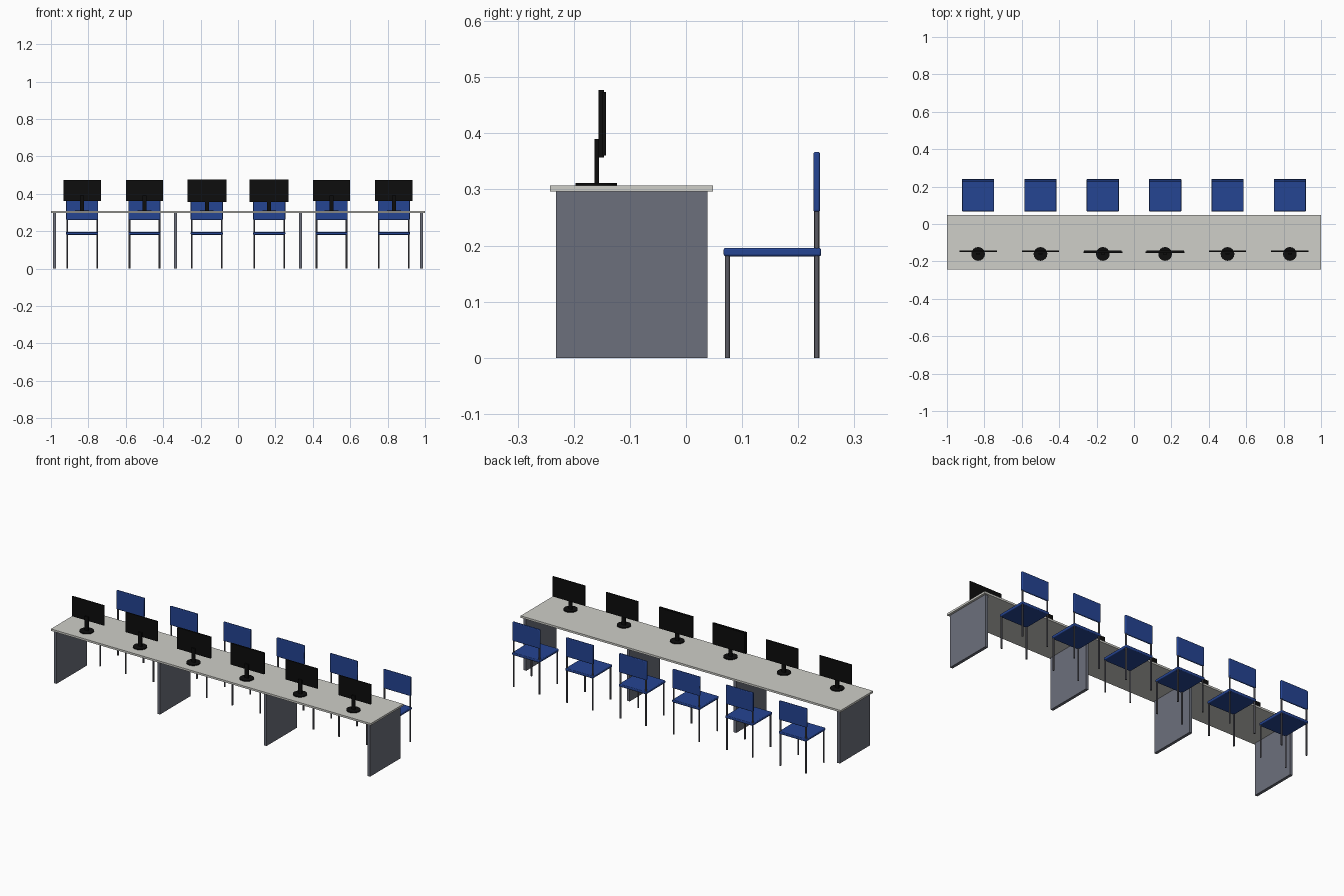
import bpy

if "Cube" in bpy.data.objects:
    bpy.data.objects.remove(bpy.data.objects["Cube"], do_unlink=True)


def material(name, r, g, b):
    m = bpy.data.materials.new(name)
    m.use_nodes = True
    m.diffuse_color = (r, g, b, 1)
    bsdf = next(n for n in m.node_tree.nodes if n.type == 'BSDF_PRINCIPLED')
    bsdf.inputs["Base Color"].default_value = (r, g, b, 1)
    return m


LAMINATE = material("pale laminate", 0.62, 0.62, 0.58)
PANEL = material("slate grey", 0.15, 0.16, 0.20)
STEEL = material("dark steel", 0.10, 0.10, 0.12)
BLUE = material("blue plastic", 0.018, 0.058, 0.29)
BLACK = material("black plastic", 0.004, 0.004, 0.004)


def box(name, mat, x, width, y0, y1, z0, z1, bevel=0):
    """Box centred on x, spanning the given depth and height."""
    bpy.ops.mesh.primitive_cube_add(size=1, location=(x, (y0 + y1) / 2, (z0 + z1) / 2))
    ob = bpy.context.object
    ob.name = name
    ob.scale = (width, y1 - y0, z1 - z0)
    bpy.ops.object.transform_apply(location=False, rotation=False, scale=True)
    ob.data.materials.append(mat)
    if bevel:
        mod = ob.modifiers.new("rounded edges", 'BEVEL')
        mod.width = bevel
        mod.segments = 3
        bpy.ops.object.shade_smooth_by_angle()
    return ob


def rod(name, mat, x, y, z0, z1, radius, sides):
    """Upright cylinder."""
    bpy.ops.mesh.primitive_cylinder_add(vertices=sides, radius=radius, depth=z1 - z0,
                                        location=(x, y, (z0 + z1) / 2))
    ob = bpy.context.object
    ob.name = name
    ob.data.materials.append(mat)
    bpy.ops.object.shade_smooth_by_angle()
    return ob


def chair(x):
    box("chair_seat", BLUE, x, 0.172, 0.067, 0.241, 0.181, 0.196, 0.004)
    box("chair_back", BLUE, x, 0.172, 0.227, 0.239, 0.26, 0.367, 0.004)
    for side in (-1, 1):
        leg_x = x + side * 0.08
        rod("chair_front_leg", STEEL, leg_x, 0.074, 0, 0.185, 0.0045, 12)
        rod("chair_rear_leg", STEEL, leg_x, 0.233, 0, 0.27, 0.0045, 12)


def monitor(x, has_housing):
    rod("monitor_base", BLACK, x, -0.16, 0.307, 0.312, 0.037, 16)
    box("monitor_stem", BLACK, x, 0.022, -0.163, -0.155, 0.31, 0.39)
    box("monitor_screen", BLACK, x, 0.2, -0.149, -0.143, 0.361, 0.474)
    if has_housing:
        box("monitor_housing", BLACK, x, 0.208, -0.156, -0.146, 0.357, 0.477)


# Long shared desk on four upright panels
box("desk_top", LAMINATE, 0, 2, -0.242, 0.048, 0.296, 0.307)
for x in (-0.98, -0.333, 0.333, 0.98):
    box("desk_panel", PANEL, x, 0.016, -0.232, 0.038, 0, 0.296)

# Six workplaces; the two middle monitors have a deeper housing
for i in range(6):
    x = (i - 2.5) / 3
    chair(x)
    monitor(x, i in (2, 3))
